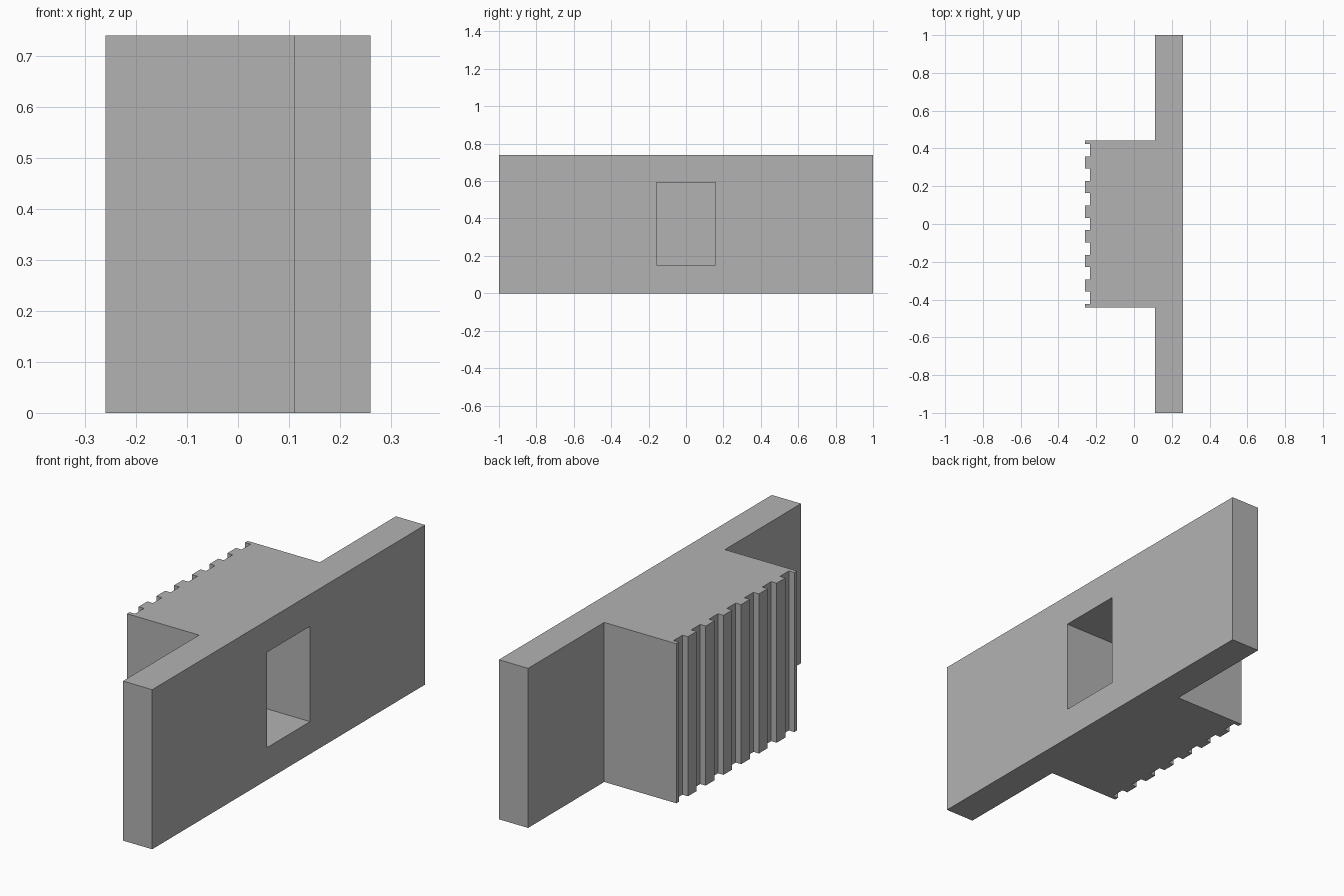
import bpy
import bmesh

old = bpy.data.objects.get("Cube")
if old:
    bpy.data.objects.remove(old, do_unlink=True)

HEIGHT = 0.74
PLATE_FRONT, PLATE_BACK = 0.26, 0.11
GROOVE_X, TOOTH_X = -0.232, -0.26
BLOCK_HALF = 0.442
PITCH, TOOTH_HALF = 0.13, 0.032

grey = bpy.data.materials.new("plain grey")
grey.use_nodes = True
colour = (0.45, 0.45, 0.45, 1)
grey.diffuse_color = colour
grey.node_tree.nodes["Principled BSDF"].inputs["Base Color"].default_value = colour


def extrude_profile(name, points, z0, z1):
    """Make a solid by raising a closed outline from z0 to z1."""
    bm = bmesh.new()
    base = bm.faces.new([bm.verts.new((x, y, z0)) for x, y in points])
    raised = bmesh.ops.extrude_face_region(bm, geom=[base])["geom"]
    verts = [v for v in raised if isinstance(v, bmesh.types.BMVert)]
    bmesh.ops.translate(bm, verts=verts, vec=(0, 0, z1 - z0))
    bmesh.ops.recalc_face_normals(bm, faces=bm.faces)
    mesh = bpy.data.meshes.new(name)
    bm.to_mesh(mesh)
    bm.free()
    mesh.materials.append(grey)
    obj = bpy.data.objects.new(name, mesh)
    bpy.context.collection.objects.link(obj)
    return obj


# One half of the ribbed edge, from the middle groove outwards
ribs = []
for i in range(3):
    centre = (i + 0.5) * PITCH
    lo, hi = centre - TOOTH_HALF, centre + TOOTH_HALF
    ribs += [(GROOVE_X, lo), (TOOTH_X, lo), (TOOTH_X, hi), (GROOVE_X, hi)]
# The outermost rib is cut short by the side of the block
last = 3.5 * PITCH - TOOTH_HALF
ribs += [(GROOVE_X, last), (TOOTH_X, last), (TOOTH_X, BLOCK_HALF)]

# Plate and ribbed block share one outline, mirrored across y
half = ribs + [(PLATE_BACK, BLOCK_HALF), (PLATE_BACK, 1), (PLATE_FRONT, 1)]
outline = half + [(x, -y) for x, y in reversed(half)]
body = extrude_profile("ribbed_block_and_plate", outline, 0, HEIGHT)

# Rectangular pocket in the plain face
pocket = [(-0.11, -0.157), (0.4, -0.157), (0.4, 0.157), (-0.11, 0.157)]
cutter = extrude_profile("pocket_cutter", pocket, 0.15, 0.592)
cutter.hide_render = True
cut = body.modifiers.new("pocket", "BOOLEAN")
cut.operation = "DIFFERENCE"
cut.solver = "EXACT"
cut.object = cutter

# Bake the cut and drop the helper
bpy.context.view_layer.objects.active = body
bpy.ops.object.modifier_apply(modifier=cut.name)
bpy.data.objects.remove(cutter, do_unlink=True)
